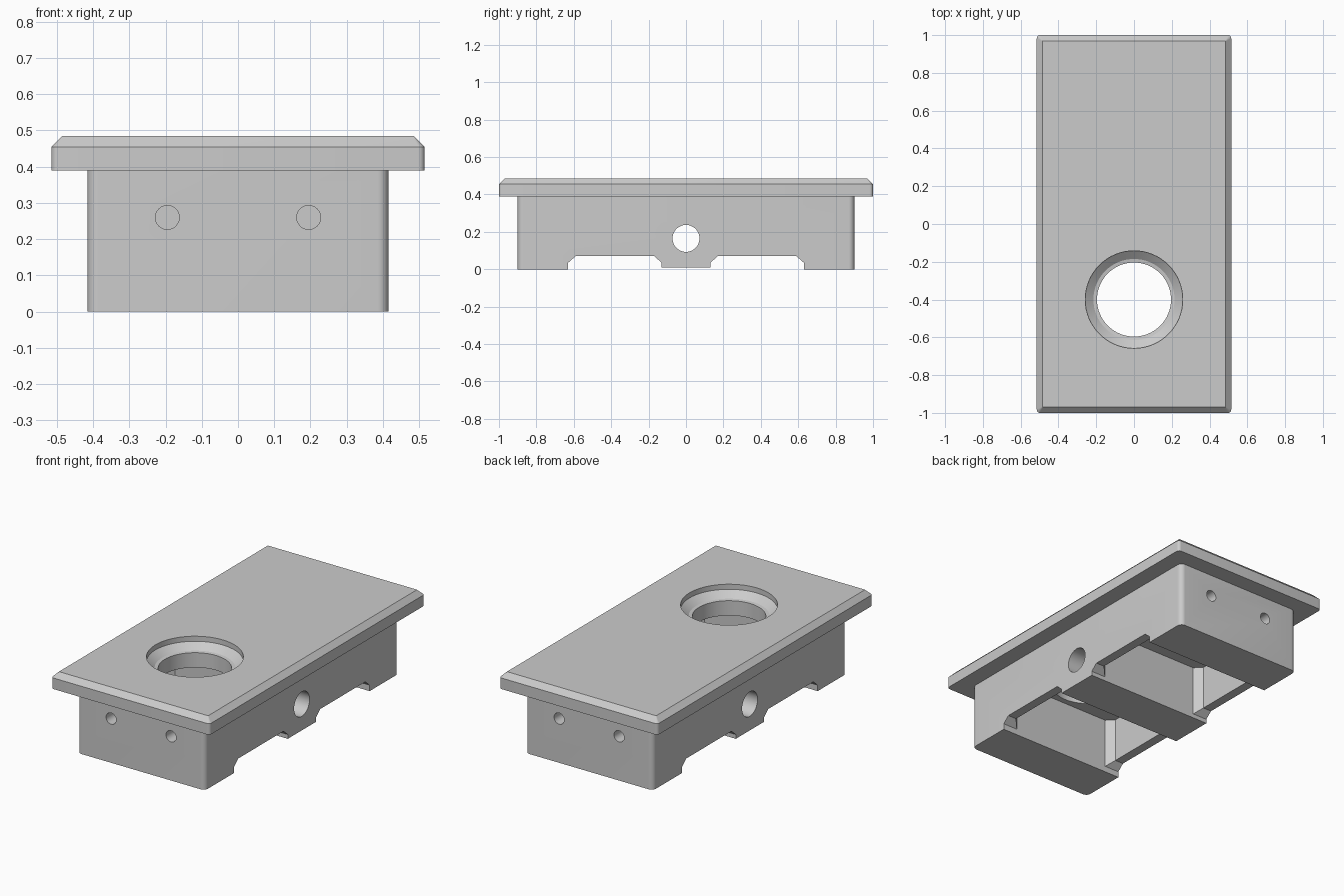
import bpy, bmesh, math
from mathutils import Vector, Matrix

cube = bpy.data.objects.get("Cube")
if cube:
    bpy.data.objects.remove(cube, do_unlink=True)

gray = bpy.data.materials.new("plain_gray")
gray.use_nodes = True
gray.diffuse_color = (0.6, 0.6, 0.6, 1)
gray.node_tree.nodes["Principled BSDF"].inputs["Base Color"].default_value = (0.6, 0.6, 0.6, 1)


def loft(name, rings):
    """Closed solid skinned through rings of equal point count."""
    bm = bmesh.new()
    loops = [[bm.verts.new(p) for p in ring] for ring in rings]
    for low, high in zip(loops, loops[1:]):
        for i in range(len(low)):
            j = (i + 1) % len(low)
            bm.faces.new((low[i], low[j], high[j], high[i]))
    bm.faces.new(loops[0][::-1])
    bm.faces.new(loops[-1])
    bmesh.ops.recalc_face_normals(bm, faces=bm.faces)
    mesh = bpy.data.meshes.new(name)
    bm.to_mesh(mesh)
    bm.free()
    mesh.materials.append(gray)
    obj = bpy.data.objects.new(name, mesh)
    bpy.context.collection.objects.link(obj)
    return obj


def rounded_rect(hx, hy, r, z, steps, cy=0):
    """Rectangle ring with rounded (or one-step chamfered) corners."""
    pts = []
    for k, (sx, sy) in enumerate(((1, 1), (-1, 1), (-1, -1), (1, -1))):
        for s in range(steps + 1):
            a = math.radians(90) * (k + s / steps)
            pts.append(Vector((sx * (hx - r) + r * math.cos(a),
                               cy + sy * (hy - r) + r * math.sin(a), z)))
    return pts


def turned(name, profile, centre, axis="Z", sides=64):
    """Round solid from (radius, distance along axis) pairs."""
    turn = {"Z": Matrix(), "X": Matrix.Rotation(math.pi / 2, 4, "Y"),
            "Y": Matrix.Rotation(-math.pi / 2, 4, "X")}[axis]
    rings = []
    for r, d in profile:
        angles = [2 * math.pi * i / sides for i in range(sides)]
        rings.append([Vector(centre) + turn @ Vector((r * math.cos(a), r * math.sin(a), d))
                      for a in angles])
    return loft(name, rings)


def combine(target, other, operation):
    mod = target.modifiers.new(operation.lower(), "BOOLEAN")
    mod.operation = operation
    mod.solver = "EXACT"
    mod.object = other
    bpy.ops.object.select_all(action="DESELECT")
    bpy.context.view_layer.objects.active = target
    target.select_set(True)
    bpy.ops.object.modifier_apply(modifier=mod.name)
    bpy.data.objects.remove(other, do_unlink=True)


# Body block with rounded upright corners
housing = loft("housing", [rounded_rect(0.415, 0.9, 0.03, z, 8) for z in (0, 0.42)])

# Overhanging lid with a chamfered top rim
lid = loft("lid", [rounded_rect(0.515, 1, 0.018, 0.39, 6),
                   rounded_rect(0.515, 1, 0.018, 0.455, 6),
                   rounded_rect(0.485, 0.97, 0.002, 0.485, 6)])
combine(housing, lid, "UNION")

# Two deep pockets, each with a shallow chamfered notch through the side walls
for side in (-1, 1):
    pocket = loft("pocket_cutter", [rounded_rect(0.36, 0.25, 0.04, z, 1, side * 0.38)
                                    for z in (-0.1, 0.33)])
    combine(housing, pocket, "DIFFERENCE")
    outline = [(-0.25, -0.1), (0.25, -0.1), (0.25, 0.035),
               (0.21, 0.07), (-0.21, 0.07), (-0.25, 0.035)]
    notch = loft("notch_cutter", [[Vector((x, side * 0.38 + y, z)) for y, z in outline]
                                  for x in (-0.6, 0.6)])
    combine(housing, notch, "DIFFERENCE")

# Middle bridge sits slightly above the feet
trim = loft("bridge_trim_cutter", [rounded_rect(0.6, 0.3, 0.01, z, 1) for z in (-0.1, 0.01)])
combine(housing, trim, "DIFFERENCE")

# Round opening in the lid: short recess, cone, ledge, straight bore
opening = turned("opening_cutter", [(0.196, 0.2), (0.196, 0.417), (0.215, 0.42),
                                    (0.258, 0.455), (0.258, 0.6)], (0, -0.4, 0))
combine(housing, opening, "DIFFERENCE")

# Cross bore through the bridge
bore = turned("cross_bore_cutter", [(0.072, -0.6), (0.072, 0.6)], (0, 0, 0.165), "X", 48)
combine(housing, bore, "DIFFERENCE")

# Blind screw holes in both ends
for x in (-0.195, 0.195):
    for y in (-0.9, 0.9):
        hole = turned("screw_hole_cutter", [(0.033, -0.15), (0.033, 0.15)], (x, y, 0.26), "Y", 32)
        combine(housing, hole, "DIFFERENCE")

bpy.ops.object.select_all(action="DESELECT")
housing.select_set(True)
bpy.context.view_layer.objects.active = housing
bpy.ops.object.shade_smooth_by_angle(angle=math.radians(25))
